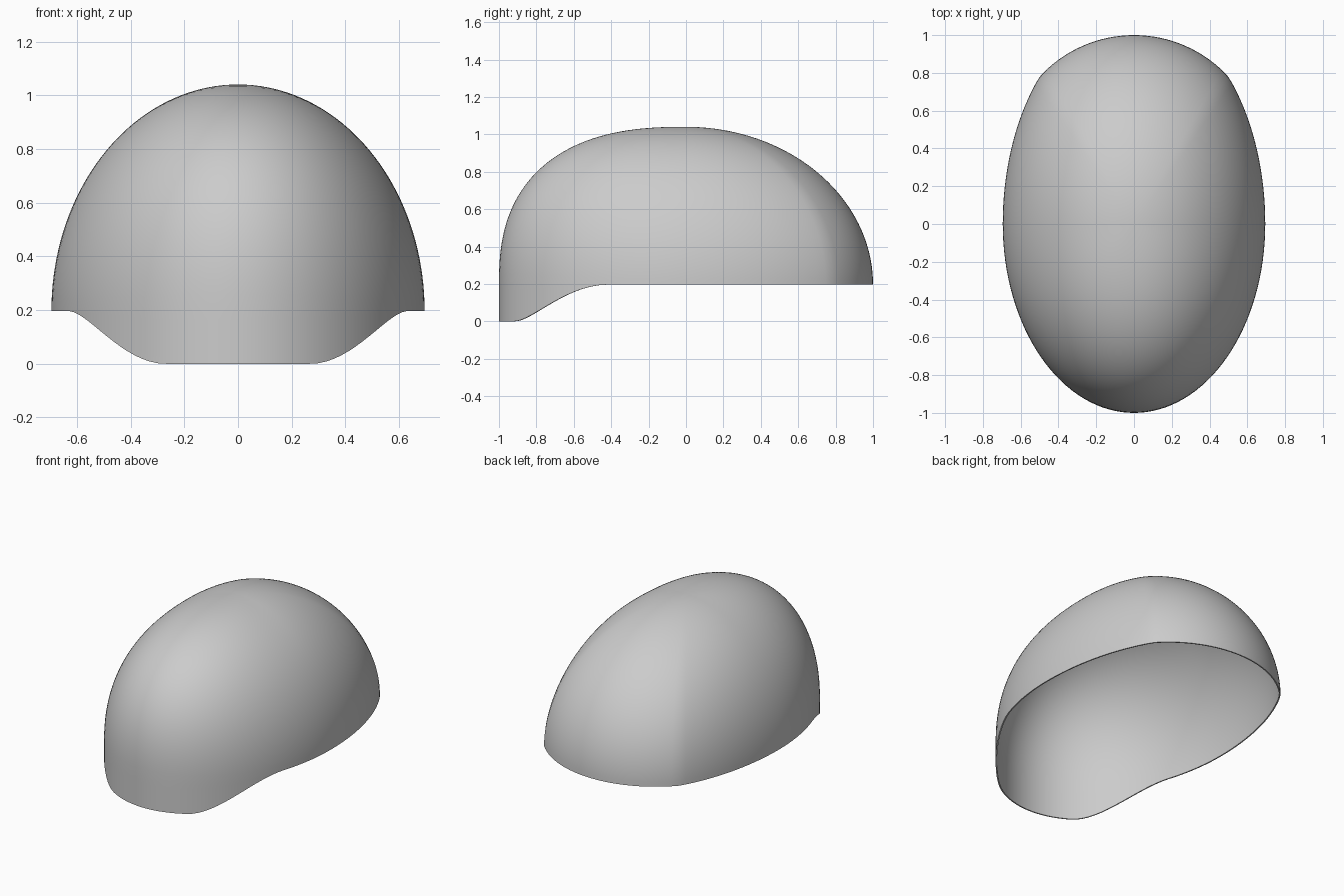
import bpy
import bmesh
from math import sin, cos, pi, sqrt, hypot

cube = bpy.data.objects.get("Cube")
if cube:
    bpy.data.objects.remove(cube, do_unlink=True)

WIDTH = 0.695      # half width of the plan
RIM = 0.196        # height of the rim at the sides and back
TOP = 1.04
SEGMENTS = 128
SKIRT_ROWS = 6
DOME_ROWS = 40


def ellipse_radius(c, s, length):
    """Distance from the centre to an ellipse in direction (c, s)."""
    return 1 / hypot(c / WIDTH, s / length)


def plan_radii(c, s):
    """Radius of the rim outline, and of the plain oval used near the crown."""
    oval = ellipse_radius(c, s, 1)
    if s <= 0:
        return oval, oval
    outline = ellipse_radius(c, s, 1.123)
    if s > 0.6:
        # Rounded back end, meeting the sides in a soft corner
        centre, radius = 0.322, 0.678
        outline = min(outline, s * centre + sqrt(radius**2 - (centre * c)**2))
    return outline, oval


def rim_height(t):
    """The front lip drops to the ground and sweeps up to the side rim."""
    angle = min(t, 2 * pi - t)
    k = max(0, min(1, (angle - 0.4) / 0.736))
    return RIM * k * k * (3 - 2 * k)


def shell_point(t, row):
    dx, dy = WIDTH * sin(t), -cos(t)
    length = hypot(dx, dy)
    c, s = dx / length, dy / length
    outline, oval = plan_radii(c, s)
    if row < SKIRT_ROWS:
        low = rim_height(t)
        z = low + (RIM - low) * row / SKIRT_ROWS
        return c * outline, s * outline, z
    # Fuller, squarer curve towards the front
    power = 2 / (2 + 0.5 * max(0, cos(t))**2)
    a = (row - SKIRT_ROWS) / DOME_ROWS * pi / 2
    spread = max(0, cos(a))**power
    radius = spread * (oval + (outline - oval) * spread)
    return c * radius, s * radius, RIM + (TOP - RIM) * sin(a)**power


# Shell surface
bm = bmesh.new()
rows = [[bm.verts.new(shell_point(2 * pi * i / SEGMENTS, row))
         for i in range(SEGMENTS)]
        for row in range(SKIRT_ROWS + DOME_ROWS + 1)]
for lower, upper in zip(rows, rows[1:]):
    for i in range(SEGMENTS):
        j = (i + 1) % SEGMENTS
        bm.faces.new((lower[i], lower[j], upper[j], upper[i]))
bmesh.ops.remove_doubles(bm, verts=bm.verts, dist=0.0002)
mesh = bpy.data.meshes.new("dome_shell")
bm.to_mesh(mesh)
bm.free()
shell = bpy.data.objects.new("dome_shell", mesh)
bpy.context.collection.objects.link(shell)

# Plain grey material
grey = bpy.data.materials.new("plain_grey")
grey.use_nodes = True
colour = (0.6, 0.6, 0.6, 1)
grey.diffuse_color = colour
grey.node_tree.nodes["Principled BSDF"].inputs["Base Color"].default_value = colour
mesh.materials.append(grey)

# Thin wall and smooth shading
bpy.ops.object.select_all(action="DESELECT")
shell.select_set(True)
bpy.context.view_layer.objects.active = shell
wall = shell.modifiers.new("wall", "SOLIDIFY")
wall.thickness = 0.008
wall.offset = -1
bpy.ops.object.modifier_apply(modifier=wall.name)
bpy.ops.object.shade_smooth_by_angle(angle=pi / 4)
